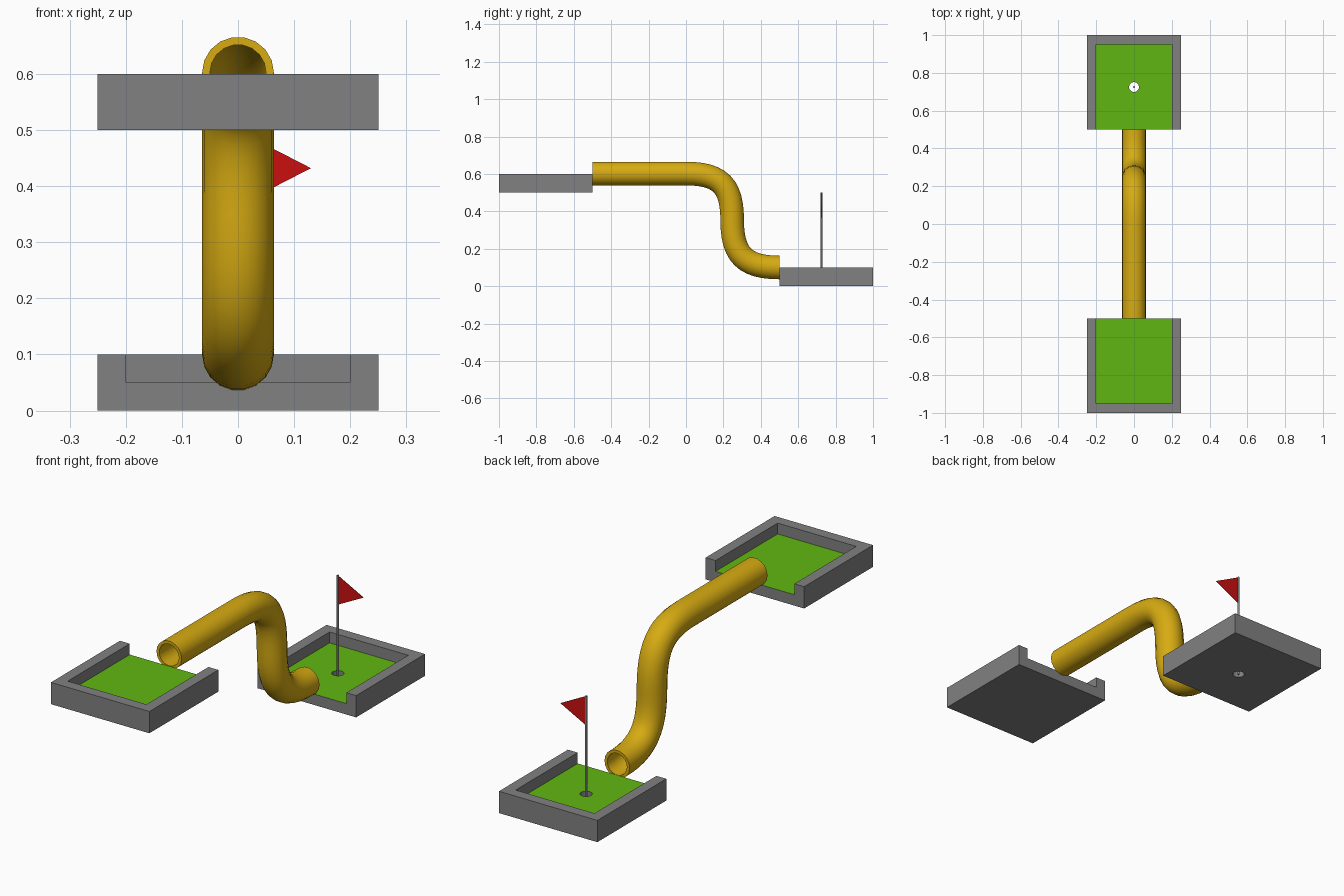
import bpy
import bmesh
from mathutils import Matrix

cube = bpy.data.objects.get("Cube")
if cube:
    bpy.data.objects.remove(cube, do_unlink=True)


def material(name, rgb):
    m = bpy.data.materials.new(name)
    m.use_nodes = True
    m.diffuse_color = (*rgb, 1)
    m.node_tree.nodes["Principled BSDF"].inputs["Base Color"].default_value = (*rgb, 1)
    return m


STONE = material("grey stone", (0.22, 0.22, 0.22))
GRASS = material("green turf", (0.12, 0.47, 0.006))
YELLOW = material("yellow pipe", (0.68, 0.41, 0.006))
RED = material("red flag", (0.6, 0.005, 0.005))


def add_object(name, bm, *mats):
    bmesh.ops.recalc_face_normals(bm, faces=bm.faces)
    mesh = bpy.data.meshes.new(name)
    bm.to_mesh(mesh)
    bm.free()
    for m in mats:
        mesh.materials.append(m)
    ob = bpy.data.objects.new(name, mesh)
    bpy.context.collection.objects.link(ob)
    return ob


def activate(ob):
    bpy.ops.object.select_all(action='DESELECT')
    ob.select_set(True)
    bpy.context.view_layer.objects.active = ob


def box(name, lo, hi, *mats):
    bm = bmesh.new()
    bmesh.ops.create_cube(bm, size=1)
    for v in bm.verts:
        v.co = [a + (c + 0.5) * (b - a) for a, b, c in zip(lo, hi, v.co)]
    return add_object(name, bm, *mats)


def cylinder(name, radius, y, z0, z1, sides, *mats):
    bm = bmesh.new()
    bmesh.ops.create_cone(bm, cap_ends=True, segments=sides, radius1=radius,
                          radius2=radius, depth=z1 - z0,
                          matrix=Matrix.Translation((0, y, (z0 + z1) / 2)))
    return add_object(name, bm, *mats)


def cut(ob, cutter):
    cutter.hide_render = True
    mod = ob.modifiers.new("cut", 'BOOLEAN')
    mod.operation = 'DIFFERENCE'
    mod.solver = 'EXACT'
    mod.object = cutter
    activate(ob)
    bpy.ops.object.modifier_apply(modifier=mod.name)
    bpy.data.objects.remove(cutter, do_unlink=True)


HOLE_Y = 0.725


# Walled tray, open towards the middle, with turf on its sunken floor
def tray(name, side, base, hole=False):
    ys = sorted((side * 0.5, side))
    pocket = sorted((side * 0.4, side * 0.95))
    ob = box(name, (-0.25, ys[0], base), (0.25, ys[1], base + 0.1), STONE, GRASS)
    cut(ob, box("pocket_cutter", (-0.2, pocket[0], base + 0.05),
                (0.2, pocket[1], base + 0.2), STONE))
    if hole:
        cut(ob, cylinder("hole_cutter", 0.026, HOLE_Y, -0.1, 0.2, 24, STONE))
    for p in ob.data.polygons:
        floor = p.normal.z > 0.9 and abs(p.center.z - base - 0.05) < 0.01
        p.material_index = 1 if floor else 0


tray("tee_tray", -1, 0.5)
tray("hole_tray", 1, 0, hole=True)

# Hollow pipe swept along an S-shaped path
H = 0.185
path = [((-0.5, 0.602), (0.15, 0)), ((0, 0.602), (H, 0)),
        ((0.247, 0.351), (0, -H)), ((0.5, 0.1), (H, 0))]
curve = bpy.data.curves.new("pipe", 'CURVE')
curve.dimensions = '3D'
curve.bevel_depth = 0.057
curve.bevel_resolution = 7
curve.resolution_u = 12
spline = curve.splines.new('BEZIER')
spline.bezier_points.add(len(path) - 1)
for bp, ((y, z), (dy, dz)) in zip(spline.bezier_points, path):
    bp.handle_left_type = bp.handle_right_type = 'FREE'
    bp.co = (0, y, z)
    bp.handle_left = (0, y - dy, z - dz)
    bp.handle_right = (0, y + dy, z + dz)
pipe = bpy.data.objects.new("pipe", curve)
bpy.context.collection.objects.link(pipe)
activate(pipe)
bpy.ops.object.convert(target='MESH')
pipe = bpy.context.view_layer.objects.active
pipe.data.materials.clear()
pipe.data.materials.append(YELLOW)
wall = pipe.modifiers.new("wall", 'SOLIDIFY')
wall.thickness = 0.014
wall.offset = 0
bpy.ops.object.modifier_apply(modifier=wall.name)
bpy.ops.object.shade_smooth_by_angle(angle=0.7)

# Flag pole
pole = cylinder("flag_pole", 0.005, HOLE_Y, 0, 0.5, 16, STONE)
activate(pole)
bpy.ops.object.shade_smooth_by_angle(angle=0.7)

# Thin triangular flag
bm = bmesh.new()
tri = bm.faces.new([bm.verts.new((x, HOLE_Y - 0.001, z))
                    for x, z in ((0, 0.365), (0.13, 0.432), (0, 0.499))])
ext = bmesh.ops.extrude_face_region(bm, geom=[tri])
bmesh.ops.translate(bm, vec=(0, 0.002, 0),
                    verts=[g for g in ext["geom"] if isinstance(g, bmesh.types.BMVert)])
add_object("flag", bm, RED)
